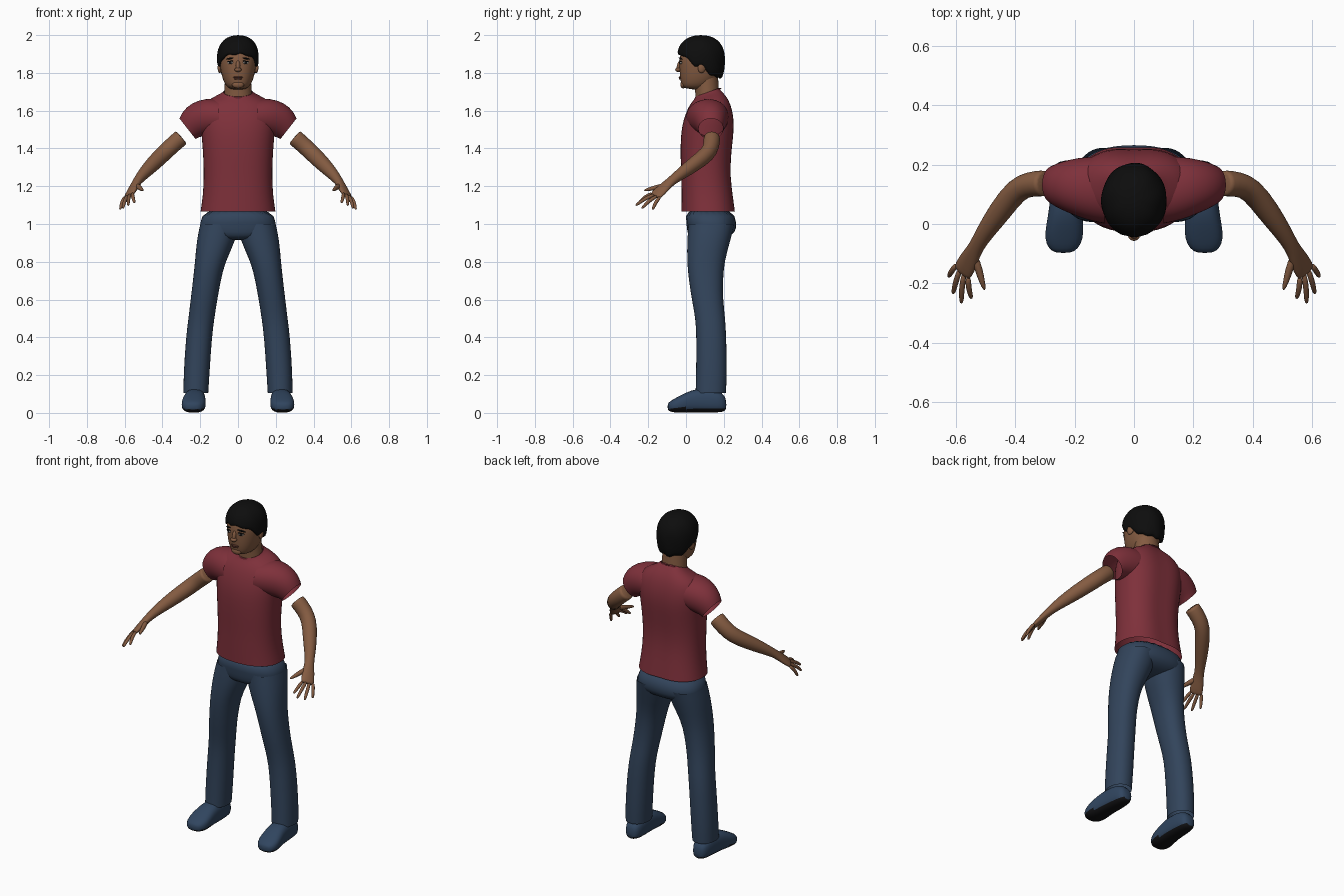
import bpy, bmesh
from math import sin, cos, pi, radians, exp
from mathutils import Vector, Matrix

cube = bpy.data.objects.get("Cube")
if cube:
    bpy.data.objects.remove(cube, do_unlink=True)


def material(name, r, g, b):
    m = bpy.data.materials.new(name)
    m.use_nodes = True
    m.diffuse_color = (r, g, b, 1)
    bsdf = m.node_tree.nodes["Principled BSDF"]
    bsdf.inputs["Base Color"].default_value = (r, g, b, 1)
    bsdf.inputs["Roughness"].default_value = 0.8
    return m


SKIN = material("brown skin", .23, .105, .053)
RED = material("dark red cloth", .21, .03, .043)
TRIM = material("deep red trim", .1, .014, .02)
DENIM = material("blue denim", .032, .058, .105)
SHOE = material("blue shoe", .03, .06, .115)
SOLE = material("black sole", .006, .006, .007)
HAIR = material("black hair", .004, .004, .004)
WHITE = material("eye white", .4, .36, .32)
LIP = material("lip brown", .13, .045, .03)


def finish(name, bm, mats, levels=1):
    """Turn a bmesh into a smooth, subdivided object."""
    bmesh.ops.recalc_face_normals(bm, faces=bm.faces)
    for f in bm.faces:
        f.smooth = True
    me = bpy.data.meshes.new(name)
    bm.to_mesh(me)
    bm.free()
    for m in mats:
        me.materials.append(m)
    ob = bpy.data.objects.new(name, me)
    bpy.context.collection.objects.link(ob)
    if levels:
        sub = ob.modifiers.new("smooth", "SUBSURF")
        sub.levels = sub.render_levels = levels
    return ob


def skin_rings(bm, rings, caps):
    loops = [[bm.verts.new(p) for p in ring] for ring in rings]
    n = len(loops[0])
    for a, b in zip(loops, loops[1:]):
        for i in range(n):
            j = (i + 1) % n
            bm.faces.new((a[i], a[j], b[j], b[i]))
    if caps:
        bm.faces.new(loops[0])
        bm.faces.new(loops[-1])


def oval(c, u, v, n=20, power=2.0):
    """Superellipse around c with half axes u and v."""
    def s(t):
        return abs(t) ** (2 / power) * (1 if t >= 0 else -1)
    return [c + u * s(cos(2 * pi * i / n)) + v * s(sin(2 * pi * i / n)) for i in range(n)]


def upright(name, rows, mat, power=2.0, caps=False, groove=0, n=24):
    """Loft of rows (centre x, z, half width, front y, back y, tilt)."""
    rings = []
    for x, z, w, front, back, tilt in rows:
        d = (back - front) / 2
        ring = oval(Vector((x, front + d, z)), Vector((w, 0, 0)), Vector((0, d, d * tilt)), n, power)
        for p in ring:
            if p.y > front + d:
                p.y -= groove * exp(-(p.x / .05) ** 2)
        rings.append(ring)
    bm = bmesh.new()
    skin_rings(bm, rings, caps)
    return finish(name, bm, [mat])


def limb(name, pts, mat, side, mirror, n=14):
    """Tube through (x, y, z, radius along side, radius across)."""
    P = [Vector(p[:3]) for p in pts]
    rings = []
    for i, p in enumerate(pts):
        t = (P[min(i + 1, len(P) - 1)] - P[max(i - 1, 0)]).normalized()
        u = (side - t * side.dot(t)).normalized()
        ring = oval(P[i], u * p[3], t.cross(u) * p[4], n)
        rings.append([Vector((q.x * mirror, q.y, q.z)) for q in ring])
    bm = bmesh.new()
    skin_rings(bm, rings, True)
    return finish(name, bm, [mat])


def blob(name, loc, size, mat, rot=(0, 0, 0)):
    bm = bmesh.new()
    bmesh.ops.create_uvsphere(bm, u_segments=16, v_segments=10, radius=1)
    bm.transform(Matrix.Diagonal((*size, 1)))
    ob = finish(name, bm, [mat], 0)
    ob.location, ob.rotation_euler = loc, rot
    return ob


# Shirt body, open at the hem, and neck trim
upright("shirt_body", [
    (0, 1.066, .2, -.025, .268, 0), (0, 1.15, .187, -.026, .257, 0),
    (0, 1.25, .182, -.026, .244, 0), (0, 1.35, .185, -.03, .246, 0),
    (0, 1.45, .192, -.03, .258, 0), (0, 1.52, .2, -.022, .263, 0),
    (0, 1.58, .205, -.005, .258, 0), (0, 1.63, .19, .015, .244, .05),
    (0, 1.665, .145, .035, .222, .15), (0, 1.685, .09, .045, .195, .3),
    (0, 1.698, .077, .05, .183, .35)], RED, 2.3, groove=.012)
upright("neck_trim", [(0, 1.69, .083, .045, .188, .35), (0, 1.702, .077, .049, .184, .35),
                      (0, 1.69, .07, .055, .178, .35)], TRIM)

# Trousers: seat
upright("trouser_seat", [
    (0, 1.085, .188, -.012, .25, 0), (0, 1.0, .202, .003, .272, 0),
    (0, .955, .208, .005, .262, 0), (0, .925, .15, .02, .22, 0),
    (0, .915, .05, .06, .17, 0)], DENIM, 2.4, caps=True)

# Head and neck
upright("neck", [(0, 1.63, .078, .05, .18, .2), (0, 1.7, .072, .05, .175, .1),
                 (0, 1.78, .07, .04, .17, 0)], SKIN)
upright("head", [
    (0, 1.713, .03, -.005, .07, -.1), (0, 1.722, .055, -.022, .11, -.1),
    (0, 1.745, .073, -.027, .15, 0), (0, 1.785, .087, -.034, .175, 0),
    (0, 1.83, .095, -.035, .185, 0), (0, 1.88, .099, -.037, .188, 0),
    (0, 1.94, .09, -.02, .175, 0), (0, 1.975, .05, .03, .13, 0)], SKIN, 2.2, caps=True)

# Hair: a cap whose lower edge follows the hairline
cols, rows = 48, 9


def hairline(a):
    """a is the angle from the front, 0 to pi."""
    keys = [(0, 1.9), (.6, 1.892), (1.0, 1.868), (1.3, 1.832), (1.55, 1.838),
            (1.8, 1.82), (2.1, 1.785), (pi, 1.772)]
    for (a0, z0), (a1, z1) in zip(keys, keys[1:]):
        if a <= a1:
            return z0 + (z1 - z0) * (a - a0) / (a1 - a0)
    return keys[-1][1]


def hair_point(i, k):
    a = 2 * pi * i / cols
    base = hairline(min(a, 2 * pi - a)) + .005 * sin(a * 9)
    t = max(k, 0) / (rows - 1)
    z = base + (2.0 - base) * sin(t * pi / 2)
    up = max(z - 1.88, 0) / .12
    r = max(1 - up ** 2.3, 0) ** (1 / 2.3) if up else 1 - 9 * (1.88 - z) ** 2
    r *= (1 + .012 * sin(a * 7 + z * 30)) * (.84 if k < 0 else 1)
    return Vector((.111 * r * sin(a), .08 - .127 * r * cos(a), z))


bm = bmesh.new()
skin_rings(bm, [[hair_point(i, k) for i in range(cols)] for k in range(-1, rows)], False)
bmesh.ops.remove_doubles(bm, verts=bm.verts, dist=.0005)
finish("hair", bm, [HAIR])

# Central face parts
blob("nose_bridge", (0, -.036, 1.838), (.012, .012, .03), SKIN, (radians(-14), 0, 0))
blob("nose_tip", (0, -.041, 1.817), (.019, .016, .012), SKIN)
blob("upper_lip", (0, -.032, 1.777), (.026, .007, .005), LIP)
blob("lower_lip", (0, -.031, 1.769), (.021, .007, .005), LIP)
blob("chin", (0, -.015, 1.738), (.032, .015, .02), SKIN)

ACROSS = Vector((.64, .68, -.3))
for s, word in ((1, "left"), (-1, "right")):
    # Eyes, brows and ears
    blob(word + "_eye", (s * .042, -.029, 1.854), (.017, .0045, .007), WHITE, (0, 0, s * .4))
    blob(word + "_iris", (s * .041, -.032, 1.854), (.0075, .004, .0075), SOLE, (0, 0, s * .4))
    blob(word + "_eyelid", (s * .042, -.0305, 1.861), (.019, .0045, .003), HAIR, (0, s * .12, s * .4))
    blob(word + "_brow", (s * .044, -.029, 1.876), (.023, .0045, .0045), HAIR, (0, s * .2, s * .4))
    blob(word + "_ear", (s * .096, .085, 1.83), (.011, .022, .031), SKIN, (radians(-12), 0, s * .25))

    # Open sleeve, each ring tilted further down
    rings = []
    for x, y, z, half, depth, deg in ((.1, .115, 1.565, .095, .115, 0), (.16, .12, 1.568, .1, .108, 5),
                                      (.215, .127, 1.553, .095, .092, 20), (.25, .13, 1.528, .082, .077, 33),
                                      (.267, .132, 1.504, .07, .066, 38)):
        a = radians(deg)
        rings.append(oval(Vector((s * x, y, z)), Vector((s * sin(a), 0, cos(a))) * half,
                          Vector((0, depth, 0)), 20, 2.1))
    bm = bmesh.new()
    skin_rings(bm, rings, False)
    finish(word + "_sleeve", bm, [RED])

    # Arm with palm, fingers and thumb
    limb(word + "_arm", [
        (.298, .137, 1.46, .044, .046), (.305, .137, 1.454, .045, .046),
        (.35, .135, 1.415, .044, .045), (.395, .118, 1.372, .042, .045),
        (.45, .045, 1.318, .041, .042), (.5, -.025, 1.267, .032, .033),
        (.534, -.08, 1.226, .025, .023), (.552, -.115, 1.194, .036, .02),
        (.576, -.158, 1.153, .04, .015), (.58, -.166, 1.147, .034, .011)], SKIN, ACROSS, s)
    tips = ((.548, -.252, 1.112), (.582, -.268, 1.098), (.61, -.236, 1.082), (.625, -.178, 1.076))
    for k, (tip, finger) in enumerate(zip(tips, ("index", "middle", "ring", "little"))):
        end = Vector(tip)
        base = Vector((.578, -.155, 1.155)) + ACROSS * (.02 * k - .03)
        mid = base.lerp(end, .5) + Vector((.004, -.004, .006))
        limb(f"{word}_{finger}_finger", [(*base, .011, .011), (*mid, .0105, .0105),
             (*base.lerp(end, .88), .009, .009), (*end, .004, .004)], SKIN, ACROSS, s, 8)
    limb(word + "_thumb", [(.54, -.105, 1.207, .016, .015), (.522, -.155, 1.193, .015, .014),
         (.512, -.195, 1.185, .011, .011), (.502, -.224, 1.177, .005, .005)], SKIN, ACROSS, s, 8)

    # Trouser leg
    upright(word + "_trouser_leg", [(s * x, z, w, f, b, 0) for x, z, w, f, b in (
        (.1, 1.0, .1, .012, .258), (.113, .92, .106, .006, .238), (.148, .8, .08, .004, .203),
        (.165, .7, .074, .015, .196), (.18, .6, .071, .03, .196), (.194, .5, .069, .05, .208),
        (.207, .4, .069, .055, .214), (.22, .2, .069, .053, .217), (.223, .105, .066, .05, .212))],
        DENIM, 2.2)

    # Shoe with a black underside
    rings = [oval(Vector((s * x, y, (top + low) / 2)), Vector((w, 0, 0)), Vector((0, 0, (top - low) / 2)), 20, 2.6)
             for x, y, w, low, top in (
        (.225, .214, .025, .015, .07), (.225, .195, .047, .003, .11), (.226, .13, .054, 0, .13),
        (.229, .05, .057, .002, .128), (.233, 0, .063, 0, .108), (.236, -.05, .066, 0, .082),
        (.238, -.085, .05, .006, .062), (.238, -.098, .024, .016, .048))]
    bm = bmesh.new()
    skin_rings(bm, rings, True)
    bmesh.ops.recalc_face_normals(bm, faces=bm.faces)
    for f in bm.faces:
        f.material_index = 1 if f.normal.z < -.5 else 0
    finish(word + "_shoe", bm, [SHOE, SOLE])
